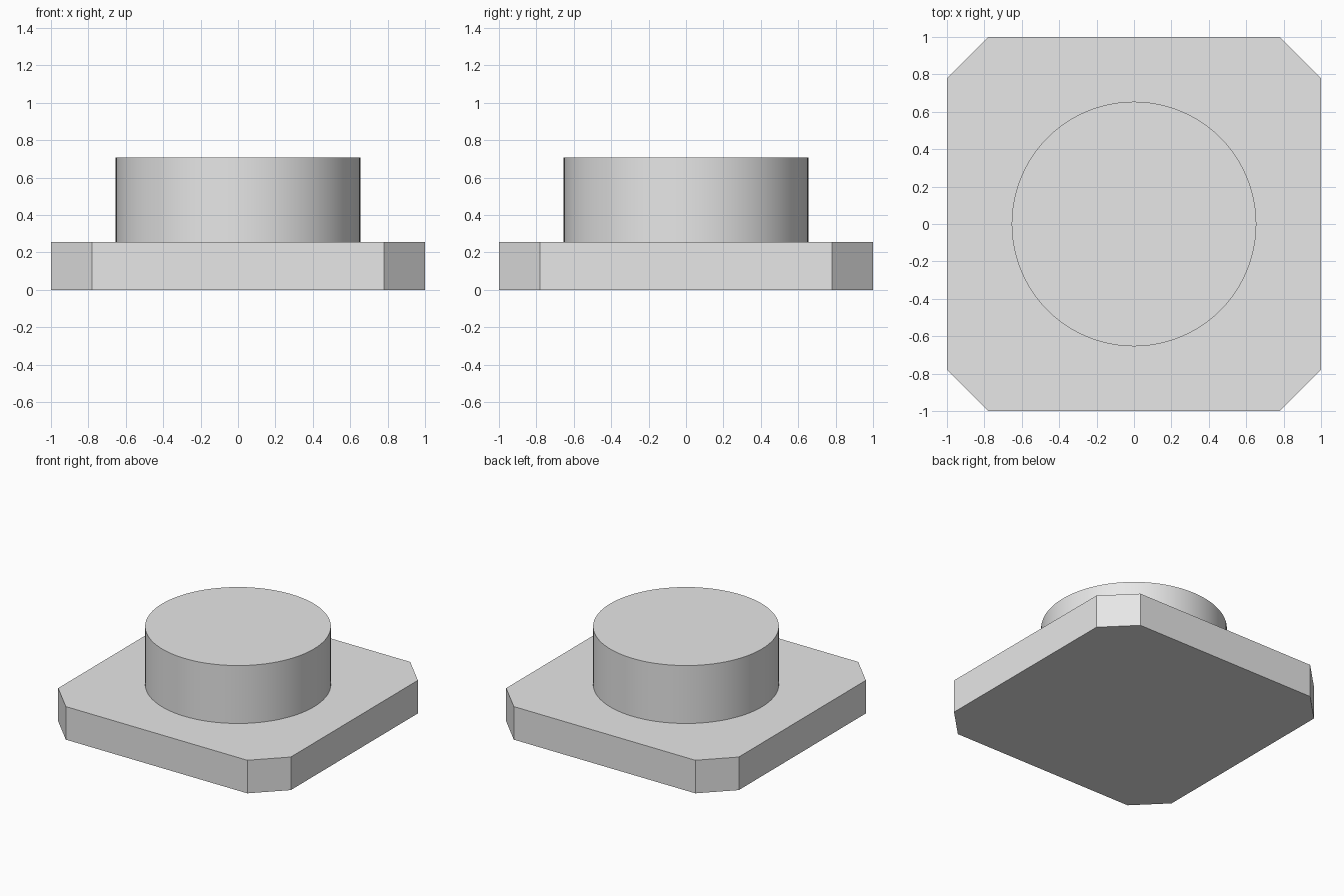
import bpy
import bmesh
import math

cube = bpy.data.objects.get("Cube")
if cube:
    bpy.data.objects.remove(cube, do_unlink=True)

BASE_TOP = 0.257
BOSS_TOP = 0.707
BOSS_RADIUS = 0.654
FLAT = 0.78  # half length of each straight side of the plate

grey = bpy.data.materials.new("light grey")
grey.use_nodes = True
colour = (0.8, 0.8, 0.8, 1)
grey.diffuse_color = colour
grey.node_tree.nodes["Principled BSDF"].inputs["Base Color"].default_value = colour


def extrude_outline(name, points, bottom, top):
    """Solid prism from a counter-clockwise outline."""
    bm = bmesh.new()
    face = bm.faces.new([bm.verts.new((x, y, bottom)) for x, y in points])
    result = bmesh.ops.extrude_face_region(bm, geom=[face], use_keep_orig=True)
    raised = [v for v in result["geom"] if isinstance(v, bmesh.types.BMVert)]
    bmesh.ops.translate(bm, verts=raised, vec=(0, 0, top - bottom))
    bmesh.ops.recalc_face_normals(bm, faces=bm.faces)
    mesh = bpy.data.meshes.new(name)
    bm.to_mesh(mesh)
    bm.free()
    mesh.materials.append(grey)
    obj = bpy.data.objects.new(name, mesh)
    bpy.context.collection.objects.link(obj)
    return obj


# Square plate with chamfered corners
corners = [(1, -FLAT), (1, FLAT), (FLAT, 1), (-FLAT, 1),
           (-1, FLAT), (-1, -FLAT), (-FLAT, -1), (FLAT, -1)]
extrude_outline("base_plate", corners, 0, BASE_TOP)

# Round boss standing on the plate
sides = 96
circle = [(BOSS_RADIUS * math.cos(math.tau * i / sides),
           BOSS_RADIUS * math.sin(math.tau * i / sides)) for i in range(sides)]
boss = extrude_outline("round_boss", circle, BASE_TOP, BOSS_TOP)
bpy.ops.object.select_all(action="DESELECT")
boss.select_set(True)
bpy.context.view_layer.objects.active = boss
bpy.ops.object.shade_smooth_by_angle(angle=math.radians(30))
